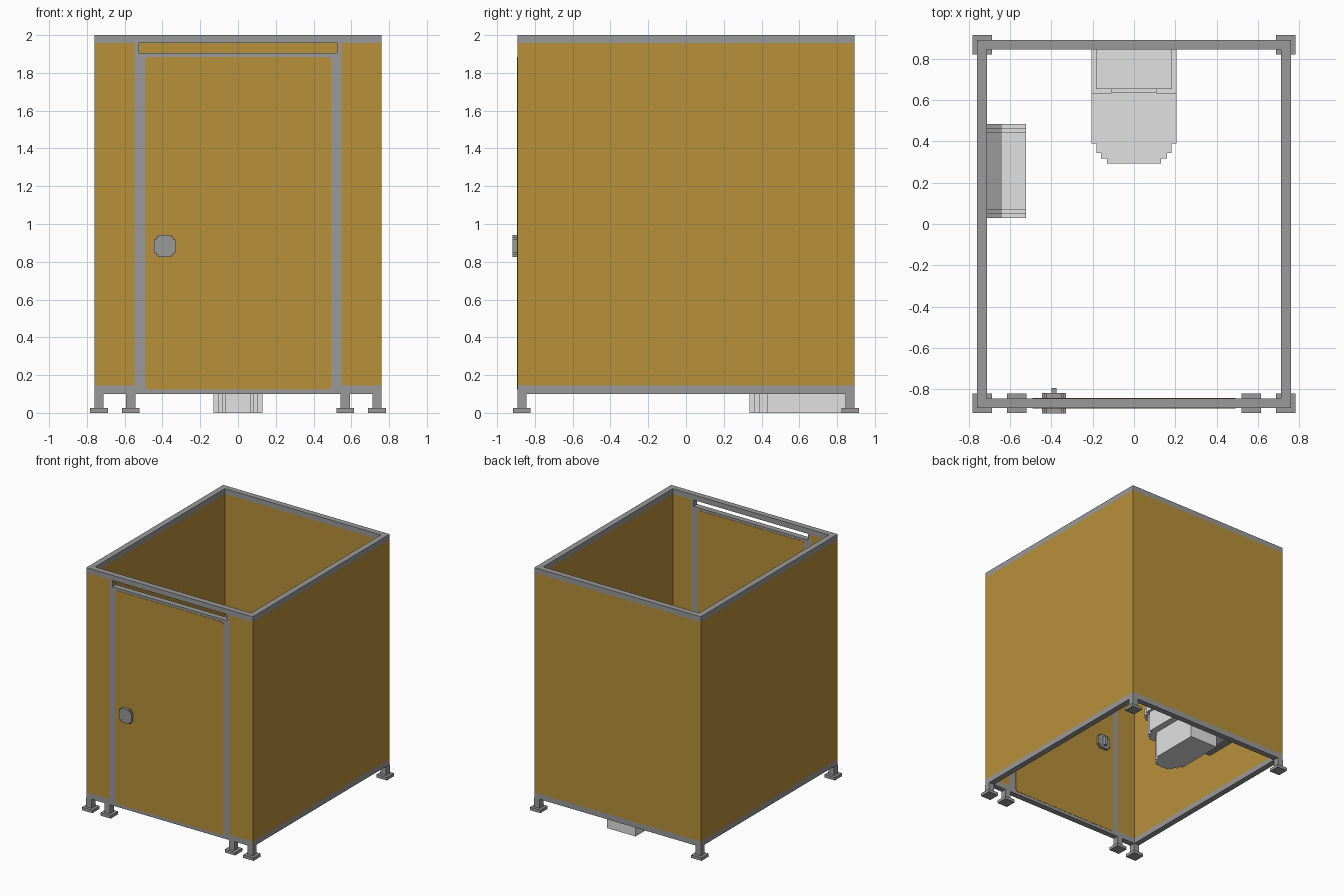
import bpy, bmesh

if "Cube" in bpy.data.objects:
    bpy.data.objects.remove(bpy.data.objects["Cube"])


def material(name, rgb):
    m = bpy.data.materials.new(name)
    m.diffuse_color = (*rgb, 1)
    m.use_nodes = True
    m.node_tree.nodes["Principled BSDF"].inputs["Base Color"].default_value = m.diffuse_color
    return m


OCHRE = material("ochre panel", (0.48, 0.28, 0.042))
GREY = material("grey metal", (0.32, 0.32, 0.32))
WHITE = material("white ceramic", (0.75, 0.75, 0.75))


def prism(name, outline, axis, lo, hi, mat):
    """Extrude a 2D outline along an axis (outline uses the other two axes in order)."""
    place = {'x': lambda u, v, w: (w, u, v),
             'y': lambda u, v, w: (u, w, v),
             'z': lambda u, v, w: (u, v, w)}[axis]
    bm = bmesh.new()
    face = bm.faces.new([bm.verts.new(place(u, v, lo)) for u, v in outline])
    ext = bmesh.ops.extrude_face_region(bm, geom=[face])
    verts = [g for g in ext['geom'] if isinstance(g, bmesh.types.BMVert)]
    bmesh.ops.translate(bm, verts=verts, vec=place(0, 0, hi - lo))
    bmesh.ops.recalc_face_normals(bm, faces=bm.faces)
    me = bpy.data.meshes.new(name)
    bm.to_mesh(me)
    bm.free()
    me.materials.append(mat)
    ob = bpy.data.objects.new(name, me)
    bpy.context.collection.objects.link(ob)
    return ob


def box(name, x0, x1, y0, y1, z0, z1, mat):
    return prism(name, [(x0, y0), (x1, y0), (x1, y1), (x0, y1)], 'z', z0, z1, mat)


def stepped_disc(cu, cv, corner):
    """Blocky round outline, from the staircase of its first quadrant."""
    back = corner[::-1]
    pts = corner + [(-u, v) for u, v in back] + [(-u, -v) for u, v in corner] + [(u, -v) for u, v in back]
    return [(cu + u, cv + v) for u, v in pts]


def mirrored(half):
    return half + [(-x, y) for x, y in reversed(half)]


def panel(name, x0, x1, y0, y1, z0, z1):
    """Ochre wall panel between a grey bottom rail and a grey top rail."""
    box(name + "_bottom_rail", x0, x1, y0, y1, z0, 0.145, GREY)
    box(name, x0, x1, y0, y1, 0.145, 1.957, OCHRE)
    box(name + "_top_rail", x0, x1, y0, y1, 1.957, z1, GREY)


X, Y, T = 0.76, 0.893, 0.048
XI, YI = X - T, Y - T
YC = Y - T / 2

# Side, back and front fixed walls
for side, s in (("left", -1), ("right", 1)):
    xs = sorted((s * X, s * XI))
    panel(side + "_wall", *xs, -YI, YI, 0.1, 2)
    xs = sorted((s * X, s * 0.547))
    panel(side + "_front_panel", *xs, -Y, -YI, 0.1, 2)
    xs = sorted((s * 0.547, s * 0.523))
    box(side + "_door_post", *xs, -Y, -YI, 0.1, 1.957, GREY)
panel("back_wall", -X, X, YI, Y, 0.1, 2)
box("front_top_rail", -0.547, 0.547, -Y, -YI, 1.957, 2, GREY)

# Door: grey frame with a corner-cut ochre face on both sides
box("door_frame", -0.523, 0.523, -Y, -YI, 0.1, 1.905, GREY)
c = 0.015
a, b, lo, hi = 0.492, 0.492 - c, 0.125, 1.885
door = mirrored([(b, lo), (a, lo + c), (a, hi - c), (b, hi)])
prism("door_face", door, 'y', -Y - 0.002, -YI + 0.002, OCHRE)

# Door lock: stepped disc through the door with an inner turn grip
knob = stepped_disc(-0.388, 0.883, [(0.058, 0.036), (0.036, 0.036), (0.036, 0.058)])
knob = stepped_disc(-0.388, 0.883, [(0.058, 0.036), (0.047, 0.036), (0.047, 0.047),
                                    (0.036, 0.047), (0.036, 0.058)])
prism("door_lock", knob, 'y', -0.918, -0.82, GREY)
box("lock_grip", -0.4, -0.376, -0.82, -0.795, 0.845, 0.921, GREY)

# Legs with foot plates
spots = [(s * x, -YC) for s in (-1, 1) for x in (0.736, 0.568)] + [(s * 0.736, YC) for s in (-1, 1)]
for i, (x, y) in enumerate(spots):
    box(f"leg_{i}", x - 0.025, x + 0.025, y - 0.024, y + 0.024, 0.02, 0.1, GREY)
    box(f"foot_{i}", x - 0.047, x + 0.047, y - 0.047, y + 0.047, 0, 0.025, GREY)

# Toilet: pedestal, bowl, closed lid, hinge and cistern
pedestal = mirrored([(0.065, 0.335), (0.065, 0.36), (0.085, 0.36), (0.085, 0.39), (0.107, 0.39),
                     (0.107, 0.43), (0.13, 0.43), (0.13, YI)])
prism("toilet_pedestal", pedestal, 'z', 0, 0.22, WHITE)
lid = [(0.132, 0.293), (0.132, 0.318), (0.16, 0.318), (0.16, 0.343), (0.182, 0.343),
       (0.182, 0.39), (0.205, 0.39), (0.205, 0.635)]
bowl = mirrored([(x - 0.02, y + 0.02) for x, y in lid[:-1]] + [(0.185, YI)])
prism("toilet_bowl", bowl, 'z', 0.22, 0.39, WHITE)
prism("toilet_lid", mirrored(lid), 'z', 0.39, 0.44, WHITE)
box("toilet_deck", -0.205, 0.205, 0.635, YI, 0.39, 0.43, WHITE)
box("toilet_hinge", -0.11, 0.11, 0.635, 0.655, 0.43, 0.45, WHITE)
box("toilet_cistern", -0.185, 0.185, 0.655, YI, 0.43, 0.8, WHITE)

# Round paper dispenser on the left wall
drum = stepped_disc(0.257, 0.71, [(0.2275, 0.1875), (0.2075, 0.1875), (0.2075, 0.2075),
                                  (0.1875, 0.2075), (0.1875, 0.2275)])
prism("dispenser_back", drum, 'x', -XI, -0.64, GREY)
prism("dispenser_cover", drum, 'x', -0.64, -0.523, WHITE)
